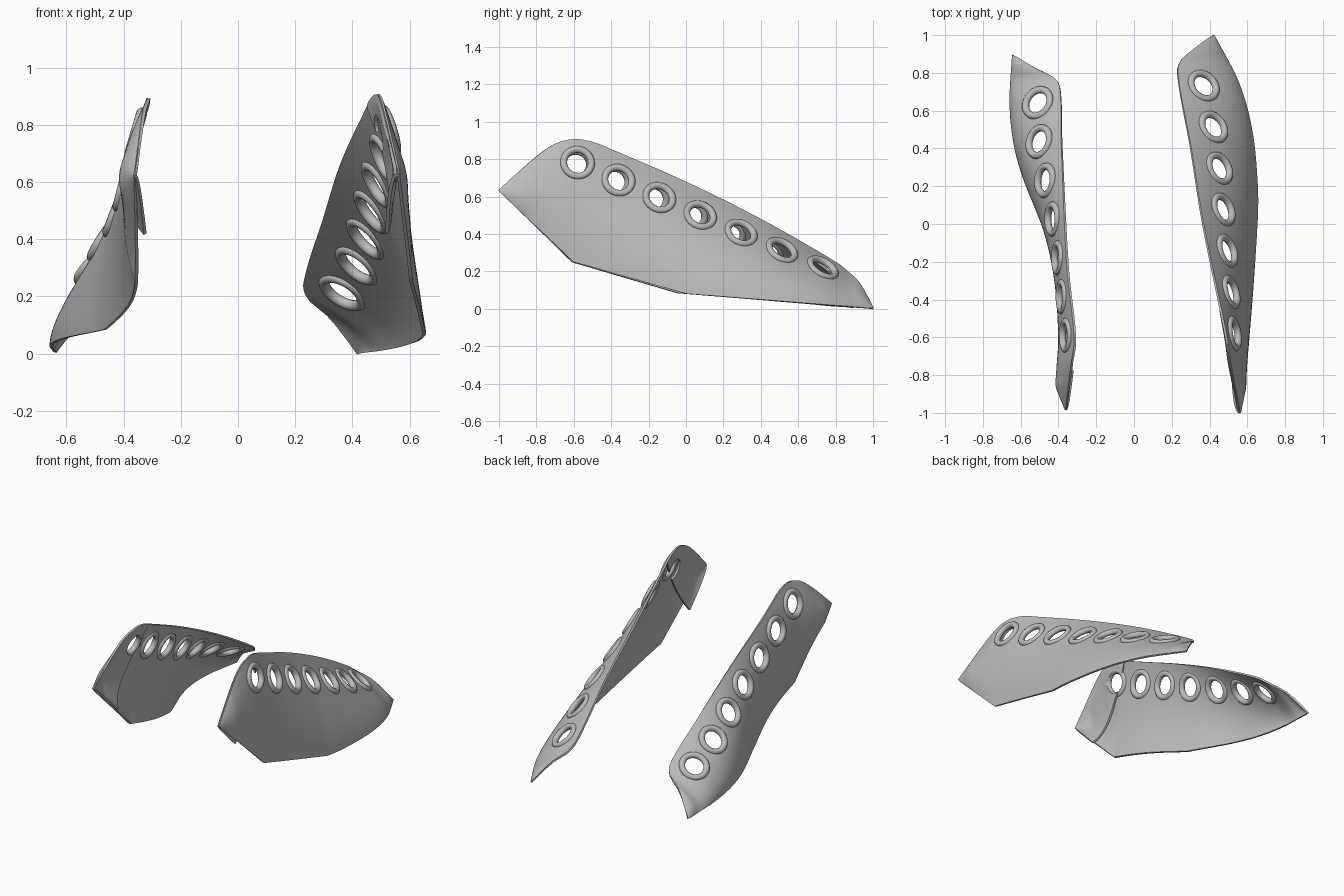
import bpy, bmesh
from mathutils import Matrix, Vector

cube = bpy.data.objects.get("Cube")
if cube:
    bpy.data.objects.remove(cube)

grey = bpy.data.materials.new("plain grey")
grey.use_nodes = True
colour = (0.5, 0.5, 0.5, 1)
grey.diffuse_color = colour
grey.node_tree.nodes["Principled BSDF"].inputs["Base Color"].default_value = colour

THICKNESS = 0.012


def curve(points, smooth=True):
    """Return a function that interpolates (position, value) pairs."""
    def slope(i):
        a, b = points[max(i - 1, 0)], points[min(i + 1, len(points) - 1)]
        return (b[1] - a[1]) / (b[0] - a[0])

    def value(p):
        p = min(max(p, points[0][0]), points[-1][0])
        i = max(k for k in range(len(points) - 1) if points[k][0] <= p)
        (p0, v0), (p1, v1) = points[i], points[i + 1]
        w = p1 - p0
        t = (p - p0) / w
        if not smooth:
            return v0 + (v1 - v0) * t
        return (v0 * (1 + 2 * t) * (1 - t) ** 2 + v1 * t * t * (3 - 2 * t)
                + slope(i) * w * t * (1 - t) ** 2 - slope(i + 1) * w * t * t * (1 - t))
    return value


# Side outline shared by both panels
top_z = curve([(-1, .63), (-.8, .81), (-.7, .88), (-.6, .905), (-.5, .89), (-.4, .85),
               (0, .675), (.4, .475), (.8, .245), (.87, .19), (.93, .13), (1, 0)])
bottom_z = curve([(-1, .63), (-.6, .25), (0, .08), (1, 0)], smooth=False)

# Sideways position of each panel's upper edge, lower edge and bulge
LEFT = dict(
    name="left", side=1, flap_gap=.065, stretch=(1, 0, 1, 0),
    top=curve([(-1, .56), (-.75, .51), (-.6, .488), (0, .365), (.4, .3), (.8, .23),
               (.87, .25), (.93, .32), (1, .42)]),
    bottom=curve([(-1, .56), (-.6, .605), (0, .648), (.2, .65), (.5, .62), (.75, .55), (1, .42)]),
    bulge=curve([(-1, .03), (-.6, .032), (0, .058), (1, .055)]))
RIGHT = dict(
    name="right", side=-1, flap_gap=.03, stretch=(.94, -.045, .98, .005),
    top=curve([(-1, -.36), (-.75, -.33), (-.6, -.312), (-.2, -.35), (.5, -.382), (.8, -.39),
               (.87, -.42), (.93, -.53), (1, -.64)]),
    bottom=curve([(-1, -.36), (-.6, -.355), (-.3, -.382), (0, -.465), (.3, -.58), (.5, -.632),
                  (.73, -.653), (1, -.64)]),
    bulge=curve([(-1, .06), (-.6, .06), (0, .042), (.7, .068), (1, .05)]))


def surface(panel, y, t):
    """Point on the panel: y along it, t from lower edge to upper edge."""
    low, high = bottom_z(y), top_z(y)
    x = panel["bottom"](y) * (1 - t) + panel["top"](y) * t
    swell = panel["bulge"](y) * min(1, (high - low) / .25)
    x += panel["side"] * swell * 4 * t * (1 - t)
    ys, yo, zs, zo = panel["stretch"]
    return Vector((x, y * ys + yo, (low + (high - low) * t) * zs + zo))


def flap_surface(panel, s, t):
    """Point on the inner flap, s from front corner to its rear edge."""
    y_low, y_high = -1 + .22 * s, -1 + .55 * s
    y = y_low + (y_high - y_low) * t
    z = bottom_z(y_low) * (1 - t) + top_z(y_high) * t
    height = top_z(y) - bottom_z(y)
    v = min(1, max(0, (z - bottom_z(y)) / height)) if height > .001 else 0
    p = surface(panel, y, v)
    p.x -= panel["side"] * panel["flap_gap"] * (s * (1 - t)) ** .5
    return p


def finish(obj, angle):
    bpy.ops.object.select_all(action="DESELECT")
    obj.select_set(True)
    bpy.context.view_layer.objects.active = obj
    for mod in list(obj.modifiers):
        bpy.ops.object.modifier_apply(modifier=mod.name)
    bpy.ops.object.shade_smooth_by_angle(angle=angle)


def sheet(name, columns, rows, place, cutter):
    """Thin curved sheet from a grid, pierced by the cutter."""
    bm = bmesh.new()
    grid = [[bm.verts.new(place(i / columns, j / rows)) for j in range(rows + 1)]
            for i in range(columns + 1)]
    for i in range(columns):
        for j in range(rows):
            bm.faces.new((grid[i][j], grid[i + 1][j], grid[i + 1][j + 1], grid[i][j + 1]))
    bmesh.ops.remove_doubles(bm, verts=bm.verts, dist=.0005)
    bmesh.ops.recalc_face_normals(bm, faces=bm.faces)
    mesh = bpy.data.meshes.new(name)
    bm.to_mesh(mesh)
    bm.free()
    mesh.materials.append(grey)
    obj = bpy.data.objects.new(name, mesh)
    bpy.context.collection.objects.link(obj)
    solid = obj.modifiers.new("thickness", "SOLIDIFY")
    solid.thickness, solid.offset = THICKNESS, 0
    cut = obj.modifiers.new("holes", "BOOLEAN")
    cut.operation, cut.solver, cut.object = "DIFFERENCE", "EXACT", cutter
    finish(obj, .6)


def build(panel):
    side = panel["name"]
    cut_mesh = bmesh.new()
    # Ring around each of the seven holes
    for k in range(7):
        y = -.58 + k * 1.31 / 6
        z = .78 - .43 * (y + .58)
        t = (z - bottom_z(y)) / (top_z(y) - bottom_z(y))
        centre = surface(panel, y, t)
        along = surface(panel, y + .04, t) - surface(panel, y - .04, t)
        up = surface(panel, y, t + .08) - surface(panel, y, t - .08)
        turn = along.cross(up).to_track_quat("Z", "Y")
        bpy.ops.mesh.primitive_torus_add(
            major_radius=.075, minor_radius=.019, major_segments=40, minor_segments=12,
            location=centre, rotation=turn.to_euler())
        ring = bpy.context.object
        ring.name = f"{side}_ring_{k + 1}"
        ring.data.materials.append(grey)
        finish(ring, 1)
        bmesh.ops.create_cone(cut_mesh, cap_ends=True, segments=32, radius1=.066,
                              radius2=.066, depth=.2,
                              matrix=Matrix.LocRotScale(centre, turn, None))
    mesh = bpy.data.meshes.new("hole_cutter")
    cut_mesh.to_mesh(mesh)
    cut_mesh.free()
    cutter = bpy.data.objects.new("hole_cutter", mesh)
    cutter.hide_render = True
    bpy.context.collection.objects.link(cutter)

    # Outer panel and the flap inside its front corner
    sheet(f"{side}_panel", 80, 24, lambda i, j: surface(panel, 2 * i - 1, j), cutter)
    sheet(f"{side}_front_flap", 20, 20, lambda i, j: flap_surface(panel, i, j), cutter)
    bpy.data.objects.remove(cutter)


for panel in (LEFT, RIGHT):
    build(panel)
